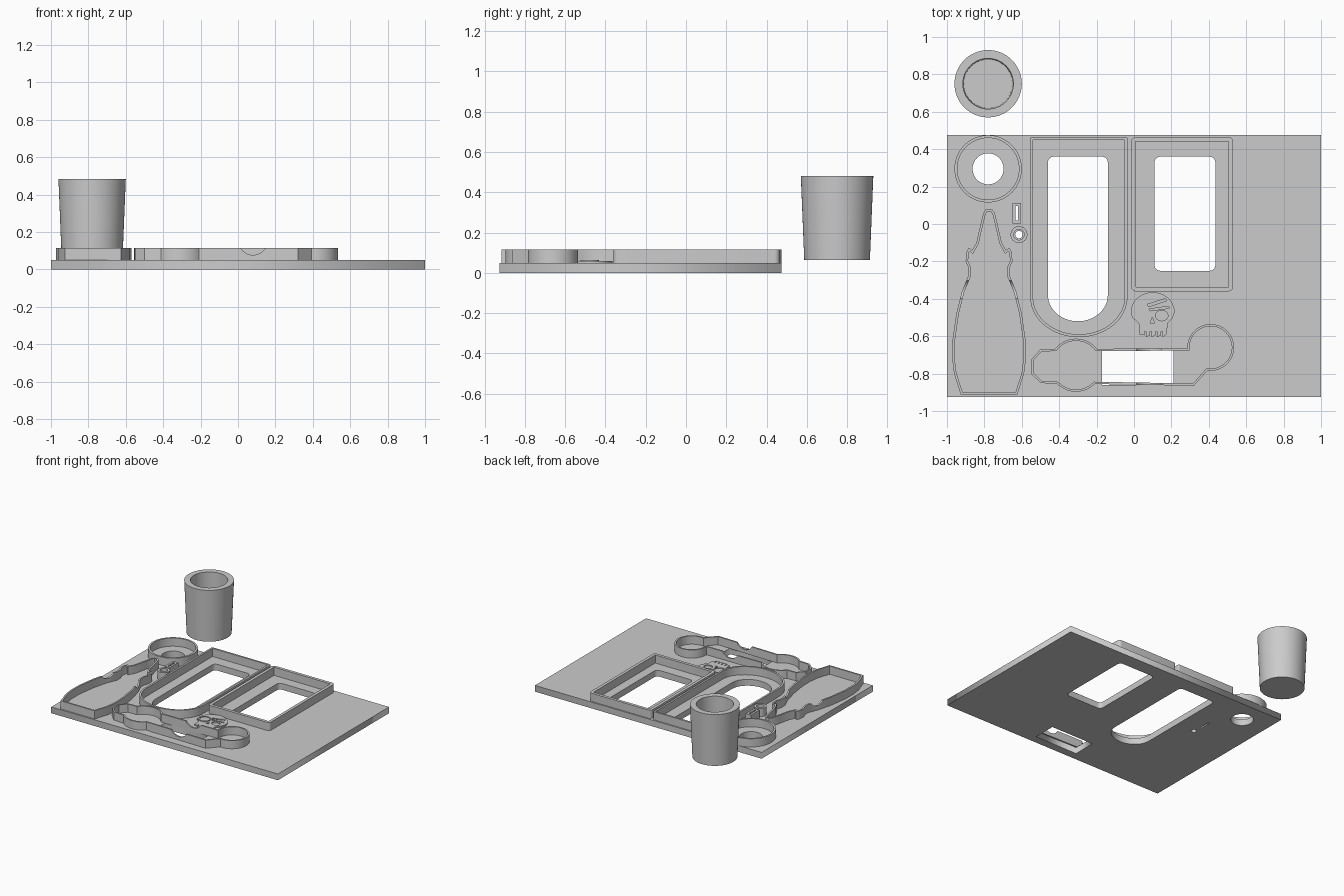
import bpy, bmesh
from math import sin, cos, pi, radians
from mathutils import Vector

cube = bpy.data.objects.get("Cube")
if cube:
    bpy.data.objects.remove(cube, do_unlink=True)

grey = bpy.data.materials.new("plain grey")
grey.use_nodes = True
grey.diffuse_color = (0.6, 0.6, 0.6, 1)
grey.node_tree.nodes["Principled BSDF"].inputs["Base Color"].default_value = (0.6, 0.6, 0.6, 1)

BASE, TOP = 0.05, 0.115


def add(name, mesh):
    obj = bpy.data.objects.new(name, mesh)
    bpy.context.collection.objects.link(obj)
    mesh.materials.clear()
    mesh.materials.append(grey)
    return obj


def arc(cx, cy, r, a0, a1, n=24, ry=None):
    ry = ry or r
    angles = [radians(a0 + (a1 - a0) * i / n) for i in range(n + 1)]
    return [(cx + r * cos(a), cy + ry * sin(a)) for a in angles]


def circle(cx, cy, r, n=48):
    return arc(cx, cy, r, 0, 360, n)[:-1]


def rect(x0, x1, y0, y1, r=0):
    if not r:
        return [(x0, y0), (x1, y0), (x1, y1), (x0, y1)]
    return (arc(x1 - r, y1 - r, r, 0, 90, 6) + arc(x0 + r, y1 - r, r, 90, 180, 6)
            + arc(x0 + r, y0 + r, r, 180, 270, 6) + arc(x1 - r, y0 + r, r, 270, 360, 6))


def slot(x0, x1, top, spring, bottom, r):
    """Rounded rectangle whose front end is a half ellipse."""
    cx, rx = (x0 + x1) / 2, (x1 - x0) / 2
    return (arc(x1 - r, top - r, r, 0, 90, 6) + arc(x0 + r, top - r, r, 90, 180, 6)
            + arc(cx, spring, rx, 180, 360, 32, spring - bottom))


def inset(loop, t):
    """Offset a counter-clockwise outline inward by t."""
    pts, out = [Vector(p) for p in loop], []
    for i, p in enumerate(pts):
        a = (p - pts[i - 1]).normalized()
        b = (pts[(i + 1) % len(pts)] - p).normalized()
        na, nb = Vector((-a.y, a.x)), Vector((-b.y, b.x))
        out.append(tuple(p + (na + nb) * t / max(0.4, 1 + na.dot(nb))))
    return out


def plate(name, loops, z0, z1):
    """Flat plate from an outline and its holes."""
    cu = bpy.data.curves.new(name, "CURVE")
    cu.dimensions, cu.fill_mode, cu.extrude = "2D", "BOTH", (z1 - z0) / 2
    for loop in loops:
        s = cu.splines.new("POLY")
        s.points.add(len(loop) - 1)
        for p, co in zip(s.points, loop):
            p.co = (co[0], co[1], 0, 1)
        s.use_cyclic_u = True
    tmp = bpy.data.objects.new(name + " outline", cu)
    bpy.context.collection.objects.link(tmp)
    mesh = bpy.data.meshes.new_from_object(tmp.evaluated_get(bpy.context.evaluated_depsgraph_get()))
    bpy.data.objects.remove(tmp, do_unlink=True)
    obj = add(name, mesh)
    obj.location.z = (z0 + z1) / 2
    return obj


def wall(name, outer, t=0.015, z0=BASE - 0.002, z1=TOP):
    """Upright rim following an outline."""
    bm = bmesh.new()
    inner = inset(outer, t)
    rings = [[bm.verts.new((x, y, z)) for x, y in loop]
             for loop, z in ((outer, z0), (outer, z1), (inner, z1), (inner, z0))]
    n = len(outer)
    for k in range(4):
        a, b = rings[k], rings[(k + 1) % 4]
        for i in range(n):
            j = (i + 1) % n
            bm.faces.new((a[i], a[j], b[j], b[i]))
    bmesh.ops.recalc_face_normals(bm, faces=bm.faces)
    mesh = bpy.data.meshes.new(name)
    bm.to_mesh(mesh)
    bm.free()
    return add(name, mesh)


def notch(obj, loc, r, length, rot):
    """Cut a round finger notch through a rim."""
    bpy.ops.mesh.primitive_cylinder_add(vertices=48, radius=r, depth=length, location=loc, rotation=rot)
    cutter = bpy.context.object
    cutter.hide_render = True
    mod = obj.modifiers.new("notch", "BOOLEAN")
    mod.operation, mod.solver, mod.object = "DIFFERENCE", "EXACT", cutter
    dg = bpy.context.evaluated_depsgraph_get()
    mesh = bpy.data.meshes.new_from_object(obj.evaluated_get(dg))
    obj.modifiers.clear()
    obj.data = mesh
    bpy.data.objects.remove(cutter, do_unlink=True)


def smooth(obj):
    bpy.ops.object.select_all(action="DESELECT")
    obj.select_set(True)
    bpy.context.view_layer.objects.active = obj
    bpy.ops.object.shade_smooth_by_angle(angle=radians(30))


# Base board with its openings
plate("base_board", [
    rect(-1, 1, -0.925, 0.475),
    circle(-0.78, 0.295, 0.083),
    slot(-0.46, -0.14, 0.36, -0.38, -0.52, 0.03),
    rect(0.11, 0.435, -0.25, 0.36, 0.03),
    rect(-0.17, 0.21, -0.86, -0.675),
    circle(-0.615, -0.057, 0.02, 20),
    rect(-0.633, -0.621, 0.015, 0.1),
], 0, BASE)

# Simple trays
wall("cup_ring", circle(-0.78, 0.295, 0.18, 64))
wall("long_tray_rim", slot(-0.555, -0.035, 0.465, -0.39, -0.605, 0.01))
wall("card_tray_rim", rect(-0.015, 0.53, -0.36, 0.465, 0.025), 0.024)
wall("small_ring", circle(-0.615, -0.057, 0.045, 32), 0.017)
wall("small_slot_rim", rect(-0.65, -0.604, 0.004, 0.111), 0.016)

# Bottle-shaped tray, mirrored about its centre line
half = [(0.15, -0.915), (0.187, -0.8), (0.197, -0.72), (0.195, -0.62), (0.175, -0.48),
        (0.145, -0.36), (0.11, -0.275), (0.112, -0.23), (0.125, -0.2), (0.122, -0.15),
        (0.107, -0.127), (0.09, -0.14), (0.068, -0.1), (0.045, 0.0), (0.03, 0.06), (0.015, 0.08)]
cx = -0.775
bottle = wall("bottle_tray_rim", [(cx + x, y) for x, y in half] + [(cx - x, y) for x, y in reversed(half)], 0.013)
notch(bottle, (cx, -0.35, 0.14), 0.055, 0.5, (0, pi / 2, 0))

# Tool tray with two round bulges
tool = wall("tool_tray_rim",
            [(-0.55, -0.8), (-0.5, -0.85)] + arc(-0.31, -0.755, 0.142, 225, 315, 14)
            + [(0.32, -0.865)] + arc(0.41, -0.66, 0.125, -98, 182, 36)
            + arc(-0.31, -0.755, 0.142, 38, 142, 14) + [(-0.5, -0.67), (-0.55, -0.725)], 0.012)
notch(tool, (0.08, -0.76, 0.155), 0.078, 0.4, (pi / 2, 0, 0))

# Skull relief with patch, strap gap and teeth gaps
head = arc(0.1, -0.47, 0.117, 0, 180, 24, 0.105) + [(-0.01, -0.5), (0.025, -0.53), (0.03, -0.59)]
for x in (0.055, 0.085, 0.115, 0.145):
    head += [(x, -0.595), (x, -0.575), (x + 0.008, -0.575), (x + 0.008, -0.605)]
head += [(0.175, -0.59), (0.18, -0.53), (0.205, -0.505)]
plate("skull_relief", [
    head,
    arc(0.148, -0.49, 0.034, 0, 360, 16, 0.028)[:-1],
    [(0.085, -0.53), (0.11, -0.53), (0.098, -0.5)],
    [(0.07, -0.43), (0.165, -0.4), (0.175, -0.41), (0.08, -0.442)],
    [(0.075, -0.455), (0.185, -0.44), (0.19, -0.45), (0.08, -0.465)],
], BASE, 0.06)
wall("skull_eye_patch", circle(0.042, -0.478, 0.045, 20), 0.008, BASE, 0.065)

# Tapered cup turned from a profile
profile = [(0, 0.065), (0.163, 0.065), (0.18, 0.482), (0.135, 0.482), (0.13, 0.16), (0, 0.16)]
bm = bmesh.new()
verts = [bm.verts.new((r, 0, z)) for r, z in profile]
edges = [bm.edges.new(e) for e in zip(verts, verts[1:])]
bmesh.ops.spin(bm, geom=verts + edges, cent=(0, 0, 0), axis=(0, 0, 1), angle=2 * pi, steps=64)
bmesh.ops.remove_doubles(bm, verts=bm.verts, dist=0.0005)
bmesh.ops.recalc_face_normals(bm, faces=bm.faces)
mesh = bpy.data.meshes.new("cup")
bm.to_mesh(mesh)
bm.free()
cup = add("cup", mesh)
cup.location = (-0.78, 0.75, 0)

for obj in [cup] + [o for o in bpy.data.objects if o.name.endswith(("rim", "ring"))]:
    smooth(obj)
